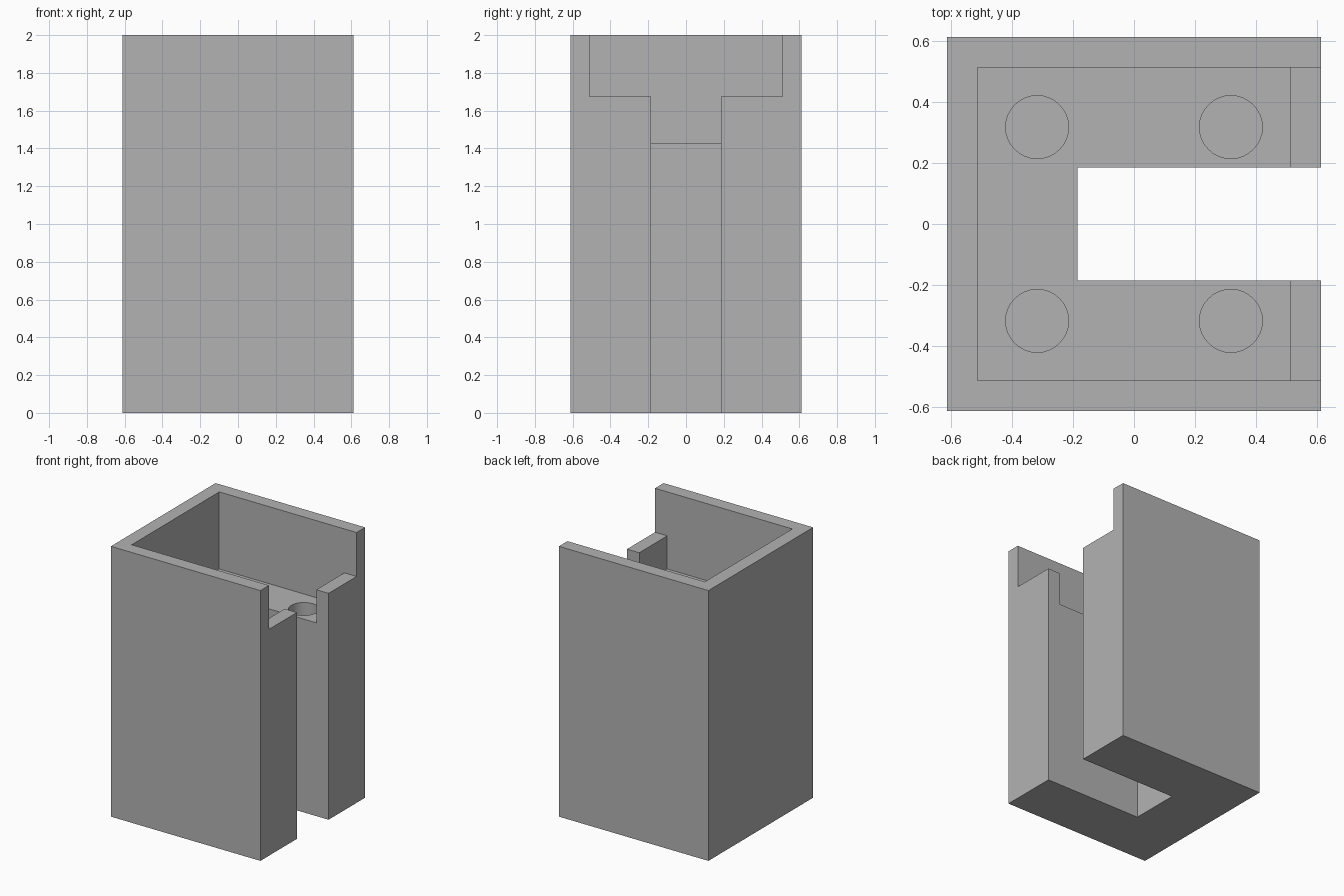
import bpy
import bmesh
from mathutils import Vector

default = bpy.data.objects.get("Cube")
if default:
    bpy.data.objects.remove(default, do_unlink=True)

HALF, INNER, SLOT = 0.612, 0.512, 0.185
HEIGHT, FLOOR, LIP = 2.0, 1.43, 1.675
HOLE_POS, HOLE_R, HOLE_DEPTH = 0.317, 0.103, 0.4
OVER = 0.3  # how far cutters reach past the body

grey = bpy.data.materials.new("plain grey")
grey.use_nodes = True
colour = (0.45, 0.45, 0.45, 1)
grey.diffuse_color = colour
grey.node_tree.nodes["Principled BSDF"].inputs["Base Color"].default_value = colour


def make_object(name, bm):
    bmesh.ops.recalc_face_normals(bm, faces=bm.faces)
    mesh = bpy.data.meshes.new(name)
    bm.to_mesh(mesh)
    bm.free()
    mesh.materials.append(grey)
    obj = bpy.data.objects.new(name, mesh)
    bpy.context.collection.objects.link(obj)
    return obj


def prism(name, points, direction):
    """Extrude a closed outline along a direction."""
    bm = bmesh.new()
    face = bm.faces.new([bm.verts.new(p) for p in points])
    ext = bmesh.ops.extrude_face_region(bm, geom=[face], use_keep_orig=True)
    verts = [g for g in ext["geom"] if isinstance(g, bmesh.types.BMVert)]
    bmesh.ops.translate(bm, verts=verts, vec=Vector(direction))
    return make_object(name, bm)


def box(name, x0, x1, half_y, z0, z1):
    outline = [(x0, -half_y, z0), (x1, -half_y, z0),
               (x1, half_y, z0), (x0, half_y, z0)]
    return prism(name, outline, (0, 0, z1 - z0))


def hole(name, x, y):
    bm = bmesh.new()
    bmesh.ops.create_cone(bm, cap_ends=True, segments=32, radius1=HOLE_R,
                          radius2=HOLE_R, depth=2 * HOLE_DEPTH)
    bmesh.ops.translate(bm, verts=bm.verts, vec=(x, y, FLOOR))
    return make_object(name, bm)


# Solid block
body = box("slotted_housing", -HALF, HALF, HALF, 0, HEIGHT)

# Stepped top recess: deep pocket, then a lower lip on the open side
top, far = HEIGHT + OVER, HALF + OVER
step = [(-INNER, FLOOR), (INNER, FLOOR), (INNER, LIP),
        (far, LIP), (far, top), (-INNER, top)]
cutters = [prism("recess_cutter", [(x, -INNER, z) for x, z in step],
                 (0, 2 * INNER, 0))]

# Full-height slot open to the left side
cutters.append(box("slot_cutter", -SLOT, far, SLOT, -OVER, top))

# Four round blind holes in the pocket floor
for sx in (-1, 1):
    for sy in (-1, 1):
        cutters.append(hole("hole_cutter", sx * HOLE_POS, sy * HOLE_POS))

for cutter in cutters:
    cutter.hide_render = True
    mod = body.modifiers.new(cutter.name, 'BOOLEAN')
    mod.operation = 'DIFFERENCE'
    mod.solver = 'EXACT'
    mod.object = cutter

# Bake the cuts into the body and drop the cutters
graph = bpy.context.evaluated_depsgraph_get()
cut_mesh = bpy.data.meshes.new_from_object(body.evaluated_get(graph))
body.modifiers.clear()
body.data = cut_mesh
for cutter in cutters:
    bpy.data.objects.remove(cutter, do_unlink=True)

# Smooth hole walls, sharp box edges
bpy.ops.object.select_all(action='DESELECT')
body.select_set(True)
bpy.context.view_layer.objects.active = body
bpy.ops.object.shade_smooth_by_angle()
